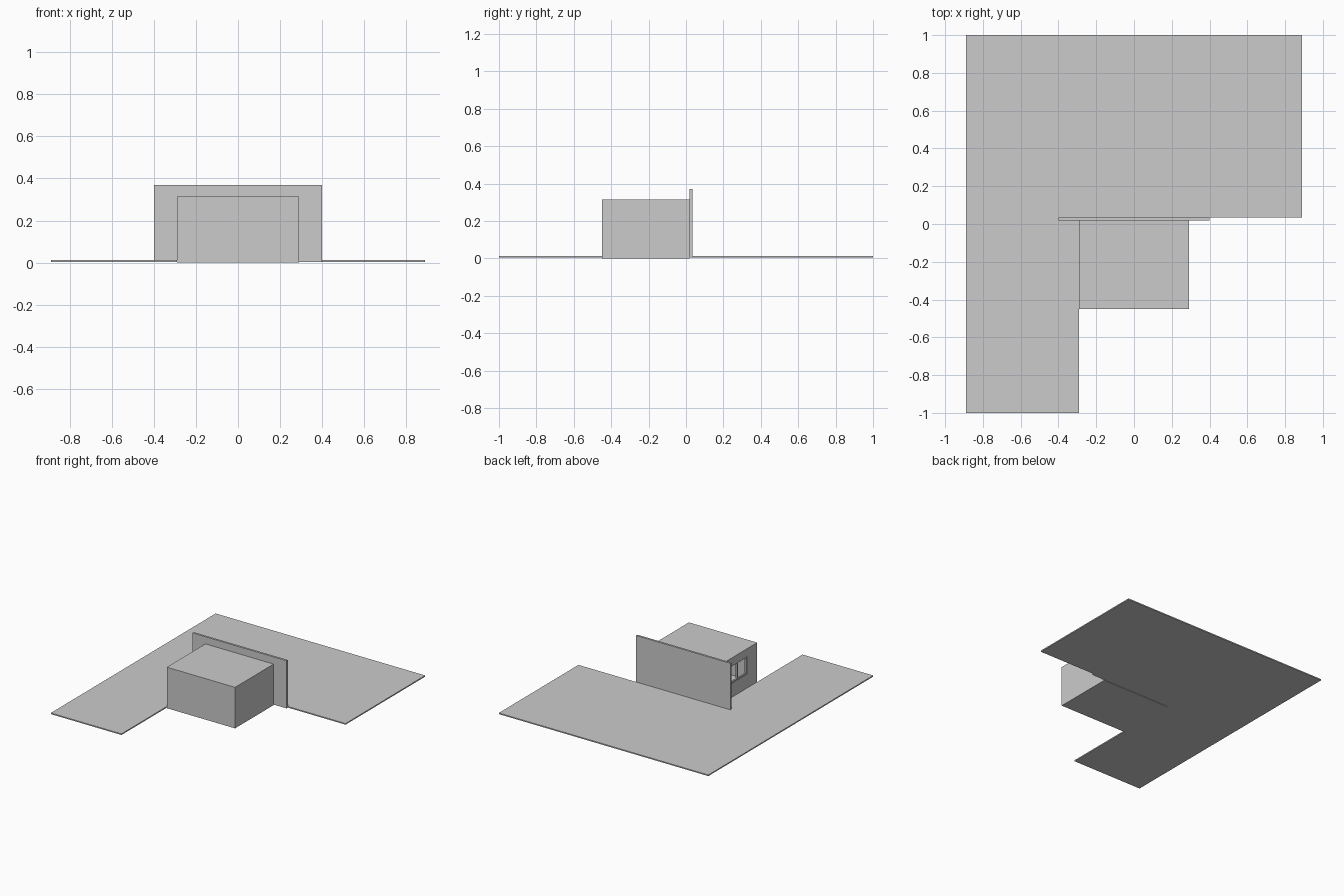
import bpy

cube = bpy.data.objects.get("Cube")
if cube:
    bpy.data.objects.remove(cube, do_unlink=True)

grey = bpy.data.materials.new("light_grey")
grey.use_nodes = True
grey.diffuse_color = (0.6, 0.6, 0.6, 1)
grey.node_tree.nodes["Principled BSDF"].inputs["Base Color"].default_value = (0.6, 0.6, 0.6, 1)


def block(name, x, y, z):
    """Box between (low, high) limits on each axis."""
    centre = [(a + b) / 2 for a, b in (x, y, z)]
    bpy.ops.mesh.primitive_cube_add(size=1, location=centre)
    ob = bpy.context.object
    ob.name = name
    ob.scale = [b - a for a, b in (x, y, z)]
    bpy.ops.object.transform_apply(location=False, rotation=False, scale=True)
    ob.data.materials.append(grey)
    return ob


def cut(target, cutter):
    cutter.hide_render = True
    cutter.hide_set(True)
    mod = target.modifiers.new(cutter.name, "BOOLEAN")
    mod.operation = "DIFFERENCE"
    mod.solver = "EXACT"
    mod.object = cutter
    bpy.context.view_layer.objects.active = target
    bpy.ops.object.modifier_apply(modifier=mod.name)
    bpy.data.objects.remove(cutter, do_unlink=True)


# L-shaped paving: wide rear plate and a side strip
paving = (0.004, 0.013)
block("rear_paving", (-0.89, 0.89), (0.034, 1), paving)
block("side_paving", (-0.89, -0.29), (-1, 0.034), paving)

# Free-standing screen wall behind the room
block("screen_wall", (-0.4, 0.4), (0.018, 0.034), (0.004, 0.37))

# Hollow room with one window opening in its side
room = block("room", (-0.29, 0.29), (-0.45, 0.018), (0, 0.315))
cut(room, block("room_cutter", (-0.27, 0.27), (-0.43, -0.002), (0.02, 0.295)))
win_y, win_z = (-0.327, -0.105), (0.12, 0.255)
cut(room, block("window_cutter", (-0.31, -0.25), win_y, win_z))

# Window frame: side posts, centre mullion, head and sill rails
bar = 0.008
frame_x = (-0.286, -0.274)
middle = sum(win_y) / 2
for name, y in (("front_post", win_y[0]), ("mullion", middle - bar / 2), ("rear_post", win_y[1] - bar)):
    block("window_" + name, frame_x, (y, y + bar), win_z)
for name, z in (("sill", win_z[0]), ("head", win_z[1] - bar)):
    block("window_" + name, frame_x, win_y, (z, z + bar))
